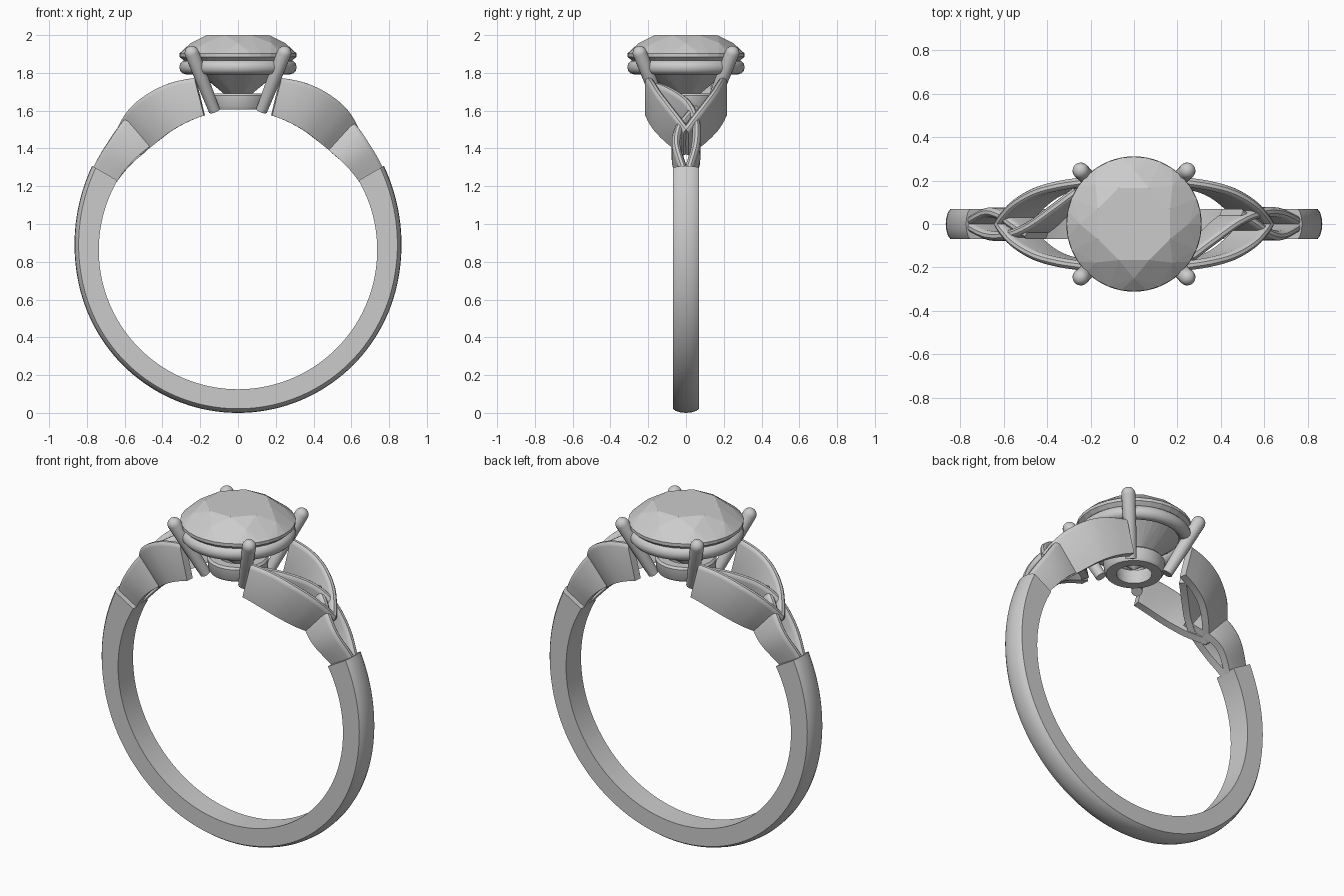
import bpy, bmesh
from math import sin, cos, pi, radians, hypot
from mathutils import Vector

if "Cube" in bpy.data.objects:
    bpy.data.objects.remove(bpy.data.objects["Cube"])

CZ = 0.862  # height of the finger-hole centre


def finish(name, bm, smooth=True):
    bmesh.ops.recalc_face_normals(bm, faces=bm.faces)
    me = bpy.data.meshes.new(name)
    bm.to_mesh(me)
    bm.free()
    ob = bpy.data.objects.new(name, me)
    bpy.context.collection.objects.link(ob)
    if smooth:
        bpy.ops.object.select_all(action='DESELECT')
        ob.select_set(True)
        bpy.context.view_layer.objects.active = ob
        bpy.ops.object.shade_smooth_by_angle(angle=radians(35))
    return ob


def skin(name, rings, closed=False):
    """Join equal-sized point rings into a tube, capped unless closed."""
    bm = bmesh.new()
    vs = [[bm.verts.new(p) for p in r] for r in rings]
    n = len(vs[0])
    for i in range(len(vs) if closed else len(vs) - 1):
        a, b = vs[i], vs[(i + 1) % len(vs)]
        for j in range(n):
            k = (j + 1) % n
            bm.faces.new((a[j], a[k], b[k], b[j]))
    if not closed:
        bm.faces.new(vs[0])
        bm.faces.new(vs[-1])
    return finish(name, bm)


def polar(theta, y, r, flip=1):
    return Vector((flip * r * cos(theta), flip * y, CZ + r * sin(theta)))


def catmull(pts, steps):
    p = [[2 * a - b for a, b in zip(pts[0], pts[1])]] + list(pts)
    p.append([2 * a - b for a, b in zip(pts[-1], pts[-2])])
    out = []
    for i in range(1, len(p) - 2):
        for s in range(steps):
            t = s / steps
            out.append([0.5 * (2 * b + (c - a) * t + (2 * a - 5 * b + 4 * c - d) * t * t
                               + (3 * b - a - 3 * c + d) * t ** 3)
                        for a, b, c, d in zip(*p[i - 1:i + 3])])
    return out + [list(pts[-1])]


def ribbon(name, pts, flip, h=0.022):
    """Upright wall on the shank; pts are (angle, y, inner r, outer r)."""
    path = catmull(pts, 8)
    rings = []
    for i, (ang, y, ri, ro) in enumerate(path):
        a, b = path[max(i - 1, 0)], path[min(i + 1, len(path) - 1)]
        ds, dy = radians(b[0] - a[0]) * 0.87, b[1] - a[1]
        l = hypot(ds, dy)
        ns, ny = -dy / l, ds / l
        sec = [(-h, ri), (h, ri), (h, ro - .022), (.75 * h, ro - .008), (.35 * h, ro - .001),
               (-.35 * h, ro - .001), (-.75 * h, ro - .008), (-h, ro - .022)]
        rings.append([polar(radians(ang) + ns * o / 0.87, y + ny * o, r, flip) for o, r in sec])
    skin(name, rings)


def lathe(name, prof, seg=64):
    skin(name, [[(r * cos(2 * pi * i / seg), r * sin(2 * pi * i / seg), z) for r, z in prof]
                for i in range(seg)], closed=True)


# Band: open hoop with domed outside, thicker towards its ends
rings = []
for i in range(97):
    deg = 30 - 240 * i / 96
    t = max(0, 1 - min(30 - deg, deg + 210) / 45)
    ro = 0.862 + 0.03 * t * t
    sec = [(-.07, .737), (.07, .737), (.07, ro - .022), (.055, ro - .011), (.03, ro - .003),
           (0, ro), (-.03, ro - .003), (-.055, ro - .011), (-.07, ro - .022)]
    rings.append([polar(radians(deg), y, r) for y, r in sec])
skin("band", rings)

# Woven shoulders, turned half round for the other side
big = [(76, .195, .735, .94), (68, .175, .728, .955), (61, .145, .722, .957),
       (54, .092, .715, .948), (49, .04, .715, .928), (45, -.005, .72, .905)]
for side, f in (("right", 1), ("left", -1)):
    ribbon(side + "_back_leaf", big, f)
    ribbon(side + "_front_leaf", [(a, -y, ri, ro) for a, y, ri, ro in big], f)
    ribbon(side + "_long_strand", [(73, -.15, .735, .925), (66, -.07, .73, .93), (58, .01, .725, .93),
                                   (50, .05, .72, .92), (40, .052, .73, .895), (29, .012, .737, .882)], f)
    ribbon(side + "_short_strand", [(57, .05, .73, .915), (51, .0, .72, .915), (46, -.04, .715, .91),
                                    (39, -.052, .725, .895), (29, -.012, .737, .882)], f)

# Setting: base collar and rounded gallery ring
lathe("base_collar", [(.095, 1.605), (.15, 1.605), (.16, 1.62), (.165, 1.68), (.155, 1.692), (.105, 1.692)])
lathe("gallery_ring", [(.275 + .036 * cos(2 * pi * k / 12), 1.83 + .038 * sin(2 * pi * k / 12))
                       for k in range(12)])

# Four prongs with rounded tips
for sx in (-1, 1):
    for sy in (-1, 1):
        lo, hi = Vector((sx * .125, sy * .125, 1.6)), Vector((sx * .245, sy * .245, 1.905))
        axis = (hi - lo).normalized()
        u = axis.cross(Vector((0, 0, 1))).normalized()
        v = axis.cross(u)
        prof = [(lo, .03), (lo.lerp(hi, .5), .035)]
        prof += [(hi + axis * .038 * sin(a), .038 * cos(a)) for a in (0, .3, .6, .9, 1.2, 1.45)]
        skin(("back" if sy > 0 else "front") + ("_right" if sx > 0 else "_left") + "_prong",
             [[c + r * (u * cos(k * pi / 8) + v * sin(k * pi / 8)) for k in range(16)] for c, r in prof])

# Faceted round stone: convex hull of its corner points
bm = bmesh.new()
for r, z, n, off in ((.18, 2, 8, .5), (.25, 1.958, 8, 0), (.31, 1.903, 32, 0),
                     (.31, 1.885, 32, 0), (.075, 1.685, 8, .5)):
    for k in range(n):
        a = 2 * pi * (k + off) / n
        bm.verts.new((r * cos(a), r * sin(a), z))
bm.verts.new((0, 0, 1.63))
bmesh.ops.convex_hull(bm, input=bm.verts)
bmesh.ops.dissolve_limit(bm, angle_limit=radians(1), verts=bm.verts, edges=bm.edges)
finish("round_stone", bm, smooth=False)
